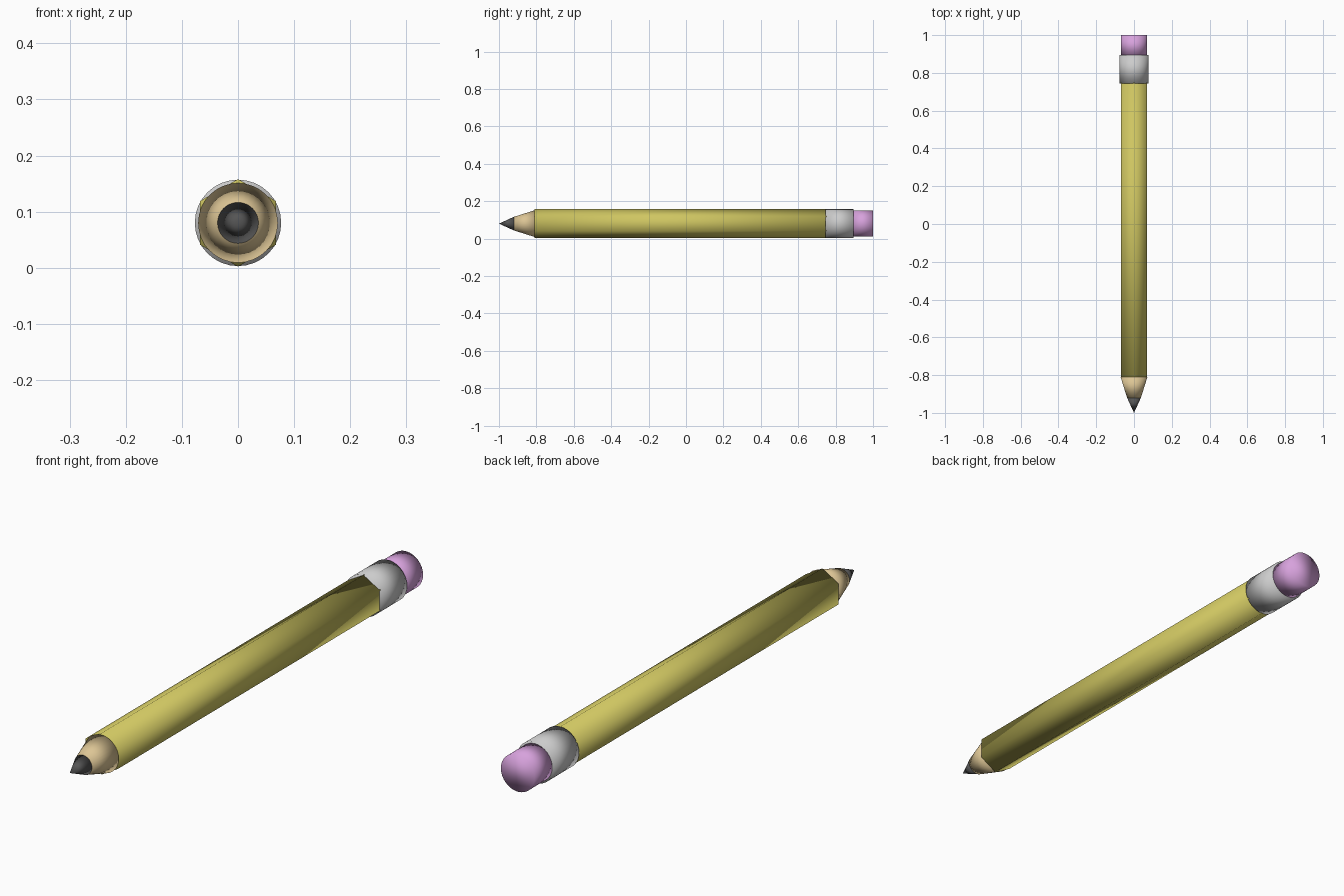
import bpy
import math
from mathutils import Matrix

if "Cube" in bpy.data.objects:
    bpy.data.objects.remove(bpy.data.objects["Cube"])

AXIS_Z = 0.08


def material(name, rgb):
    m = bpy.data.materials.new(name)
    m.diffuse_color = (*rgb, 1.0)
    m.use_nodes = True
    m.node_tree.nodes["Principled BSDF"].inputs["Base Color"].default_value = m.diffuse_color
    return m


def section(name, y0, y1, r0, r1, sides=32, mat=None):
    """Capped, smooth-shaded frustum along y: radius r0 at y0, r1 at y1."""
    bpy.ops.mesh.primitive_cone_add(vertices=sides, radius1=r0, radius2=r1,
                                    depth=y1 - y0)
    ob = bpy.context.object
    ob.name = name
    # the first vertex of the ring ends up at the top or bottom of the section
    ob.data.transform(Matrix.Rotation(-math.pi / 2, 4, 'X'))
    ob.location = (0, (y0 + y1) / 2, AXIS_Z)
    for p in ob.data.polygons:
        p.use_smooth = True
    if mat:
        ob.data.materials.append(mat)
    return ob


yellow = material("yellow_paint", (0.62, 0.56, 0.12))
wood = material("bare_wood", (0.72, 0.56, 0.30))
graphite = material("graphite", (0.09, 0.09, 0.09))
pink = material("pink_rubber", (0.68, 0.36, 0.72))

# Sharpened end
section("lead_tip", -1.0, -0.92, 0.0, 0.0365, mat=graphite)
section("wood_cone", -0.92, -0.81, 0.0365, 0.071, mat=wood)
# Hexagonal body with corners at top and bottom
section("body", -0.81, 0.75, 0.078, 0.078, sides=6, mat=yellow)
# Metal band and eraser
section("ferrule", 0.745, 0.895, 0.077, 0.077)
section("eraser", 0.89, 1.0, 0.07, 0.07, mat=pink)
